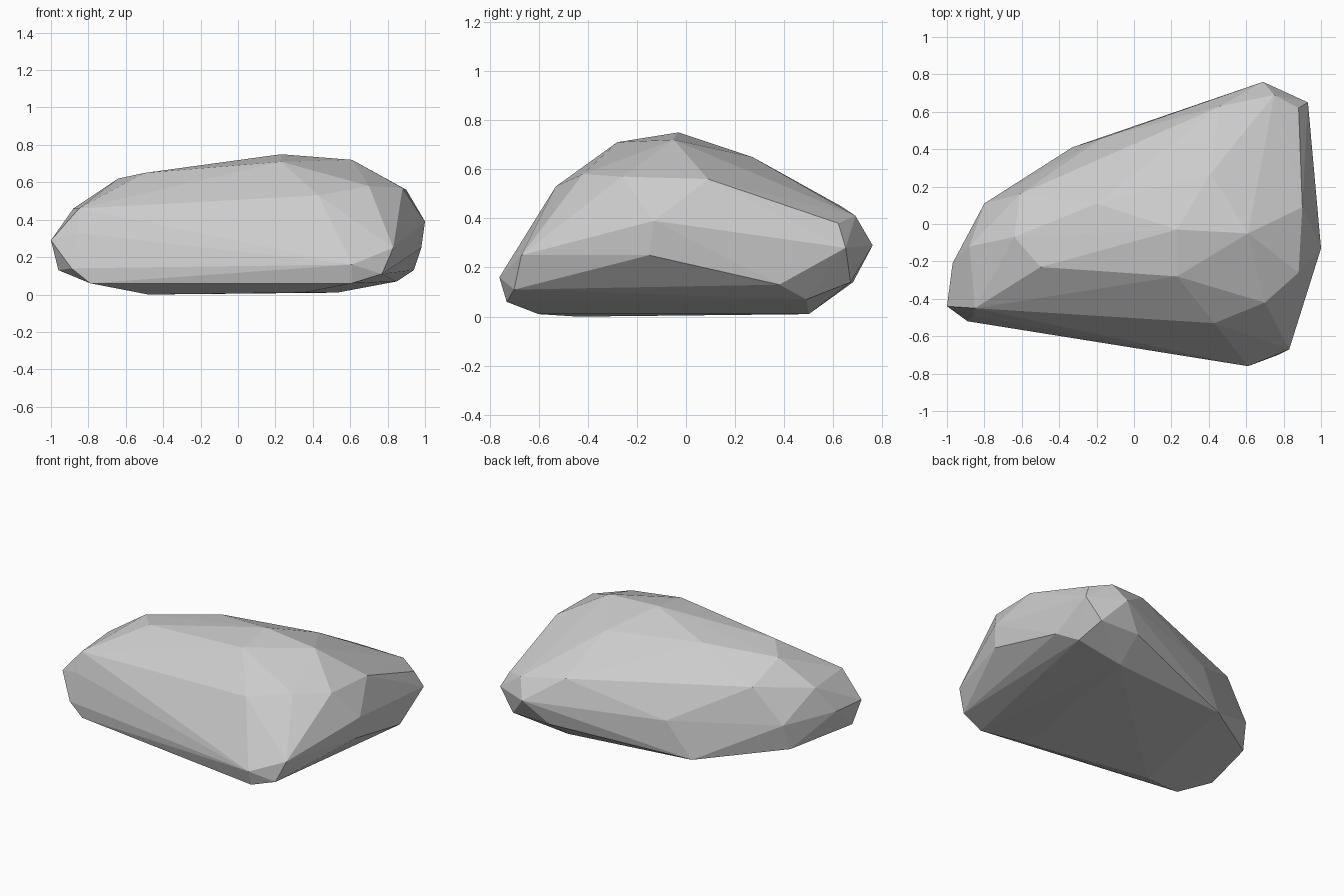
import bpy
import bmesh
from mathutils import Vector

default_cube = bpy.data.objects.get("Cube")
if default_cube:
    bpy.data.objects.remove(default_cube, do_unlink=True)

# Corner points of the boulder in hundredths of a unit, grouped by level
corner_levels = {
    "base": [(-48, -44, 0), (35, -60, 1), (53, 50, 1), (-33, 41, 3)],
    "underside_rim": [(-79, -53, 6), (61, -73, 6), (85, 49, 7), (-82, 6, 10),
                      (77, -70, 11), (94, 38, 13), (-96, -40, 13),
                      (-89, -52, 14), (82, 67, 14), (54, 68, 14)],
    "waist": [(61, -76, 16), (83, -67, 25), (98, -15, 25), (93, 65, 28),
              (69, 76, 29), (-17, 46, 27), (-80, 11, 27), (-100, -44, 29),
              (-97, -21, 29), (-86, -49, 33)],
    "shoulder": [(88, 62, 38), (100, -13, 39), (75, 69, 41), (46, 63, 45),
                 (-88, -12, 46), (-85, -45, 46), (-61, 16, 50),
                 (43, -53, 53), (90, 9, 56), (88, -26, 57), (70, -42, 58)],
    "crown": [(-64, -7, 62), (-50, -23, 65), (41, 27, 65), (-20, 11, 67),
              (23, -28, 71), (61, -5, 72), (23, -3, 75)],
}


def make_material(name, colour):
    material = bpy.data.materials.new(name)
    material.use_nodes = True
    material.diffuse_color = colour
    shader = next(node for node in material.node_tree.nodes
                  if node.type == "BSDF_PRINCIPLED")
    shader.inputs["Base Color"].default_value = colour
    shader.inputs["Roughness"].default_value = 0.9
    return material


def make_faceted_hull(name, levels, material):
    """Wrap the corner points in a closed shell of flat facets."""
    shell = bmesh.new()
    for corners in levels.values():
        for corner in corners:
            shell.verts.new(Vector(corner) / 100)
    hull = bmesh.ops.convex_hull(shell, input=shell.verts[:])

    # Drop any corner that ended up inside the shell
    inside = [item for item in hull["geom_interior"]
              if isinstance(item, bmesh.types.BMVert)]
    bmesh.ops.delete(shell, geom=inside, context="VERTS")
    bmesh.ops.recalc_face_normals(shell, faces=shell.faces[:])
    for face in shell.faces:
        face.smooth = False

    mesh = bpy.data.meshes.new(name)
    shell.to_mesh(mesh)
    shell.free()
    mesh.materials.append(material)
    boulder = bpy.data.objects.new(name, mesh)
    bpy.context.collection.objects.link(boulder)
    return boulder


# One faceted boulder in plain stone grey
stone_grey = make_material("stone_grey", (0.6, 0.6, 0.6, 1))
make_faceted_hull("boulder", corner_levels, stone_grey)
